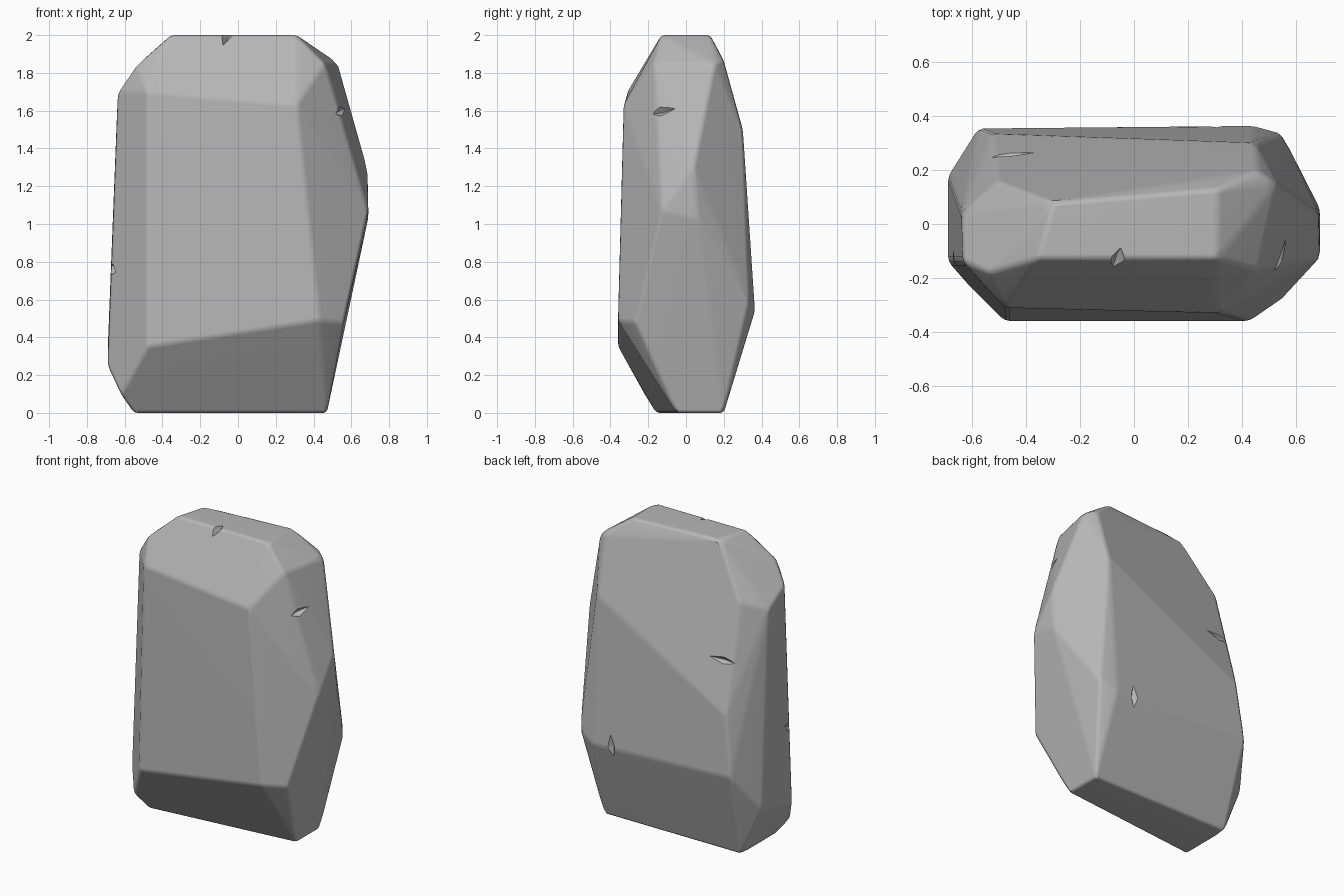
import bpy, bmesh, math
from mathutils import Vector

cube = bpy.data.objects.get("Cube")
if cube:
    bpy.data.objects.remove(cube, do_unlink=True)

stone = bpy.data.materials.new("stone_grey")
stone.use_nodes = True
GREY = (0.47, 0.47, 0.47, 1)
stone.diffuse_color = GREY
bsdf = stone.node_tree.nodes["Principled BSDF"]
bsdf.inputs["Base Color"].default_value = GREY
bsdf.inputs["Roughness"].default_value = 0.8


def hull_object(name, points, bevel=0.0):
    """Convex block through the given corners, with softened edges."""
    bm = bmesh.new()
    for p in points:
        bm.verts.new(p)
    res = bmesh.ops.convex_hull(bm, input=bm.verts)
    loose = [g for g in res["geom_interior"] if isinstance(g, bmesh.types.BMVert)]
    bmesh.ops.delete(bm, geom=loose, context="VERTS")
    if bevel:
        bmesh.ops.dissolve_limit(bm, angle_limit=math.radians(4),
                                 verts=bm.verts, edges=bm.edges)
        bmesh.ops.bevel(bm, geom=bm.edges[:], offset=bevel, segments=2,
                        profile=0.5, affect="EDGES", clamp_overlap=True)
    bmesh.ops.recalc_face_normals(bm, faces=bm.faces)
    mesh = bpy.data.meshes.new(name)
    bm.to_mesh(mesh)
    bm.free()
    obj = bpy.data.objects.new(name, mesh)
    bpy.context.collection.objects.link(obj)
    mesh.materials.append(stone)
    return obj


# Chiselled corners of the boulder, from the base upward
corners = [
    # base
    (-.55, -.16, 0), (-.55, .20, 0), (.47, .20, 0), (.47, -.05, 0),
    # lower belt
    (-.62, -.22, .10), (-.69, -.14, .25), (-.69, .18, .33), (-.48, -.36, .35),
    (.43, -.36, .49), (.56, -.27, .48), (-.58, .355, .58), (.44, .365, .54),
    (.55, .335, .59),
    # waist
    (-.53, .335, .97), (.69, -.13, 1.07), (.69, .06, 1.03), (.685, .04, 1.30),
    # shoulders
    (.45, .30, 1.51), (-.64, .04, 1.60), (.31, -.33, 1.63), (-.48, -.31, 1.70),
    (-.635, -.14, 1.70), (-.51, .16, 1.66), (-.54, -.18, 1.84),
    (.46, -.17, 1.85), (.53, .15, 1.85), (.46, .20, 1.87),
    # crown
    (-.36, -.13, 2), (.31, -.13, 2), (.31, .13, 2), (-.30, .08, 2),
]
boulder = hull_object("boulder", corners, bevel=0.018)


def chip(spot, along, length, width, depth):
    """Cut a thin diamond-shaped chip into the boulder surface."""
    _, at, normal, _ = boulder.closest_point_on_mesh(Vector(spot))
    along = Vector(along)
    along = (along - normal * along.dot(normal)).normalized()
    across = normal.cross(along)
    axes = ((along, length), (across, width), (normal, depth))
    pts = [at + a * s * k for a, s in axes for k in (-1, 1)]
    cutter = hull_object("chip_cutter", pts)
    cutter.hide_render = True
    mod = boulder.modifiers.new("chip", "BOOLEAN")
    mod.operation = "DIFFERENCE"
    mod.solver = "EXACT"
    mod.object = cutter
    bpy.ops.object.modifier_apply(modifier=mod.name)
    bpy.data.objects.remove(cutter, do_unlink=True)


bpy.ops.object.select_all(action="DESELECT")
boulder.select_set(True)
bpy.context.view_layer.objects.active = boulder

# Weathered chips scattered over the surface
chip((-.06, -.13, 2.0), (.25, 1, 0), .10, .025, .035)
chip((.56, -.14, 1.60), (.4, 1, .25), .09, .025, .03)
chip((-.67, -.14, .76), (0, 1, .5), .07, .03, .03)
chip((.30, .37, .55), (.1, 0, 1), .11, .025, .03)
chip((-.46, .26, 1.30), (1, .2, .1), .10, .022, .03)

# Soft shading over the bevelled edges
bpy.ops.object.shade_smooth_by_angle(angle=math.radians(40))
soft = boulder.modifiers.new("soft_normals", "WEIGHTED_NORMAL")
soft.keep_sharp = True
soft.weight = 50
